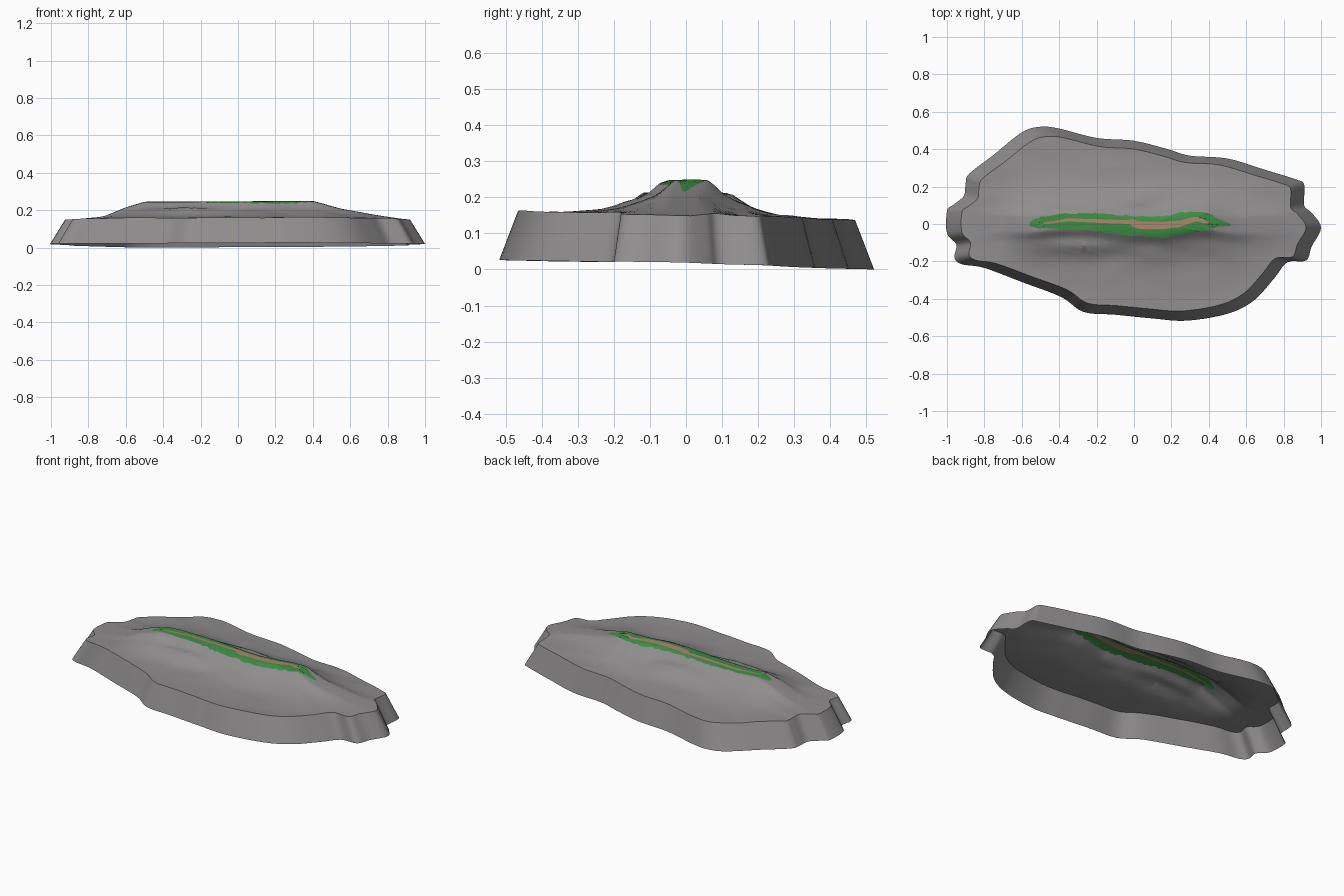
import bpy, bmesh, math, random
from mathutils import noise, Vector

if "Cube" in bpy.data.objects:
    bpy.data.objects.remove(bpy.data.objects["Cube"])

random.seed(4)

# Island footprint at the base of the skirt, counter-clockwise
OUTLINE = [(1, -.02), (.95, .06), (.91, .1), (.91, .21), (.86, .24), (.7, .29), (.5, .35),
           (.3, .365), (.18, .4), (0, .445), (-.2, .46), (-.4, .51), (-.5, .52), (-.6, .49),
           (-.75, .37), (-.88, .27), (-.9, .22), (-.91, .15), (-.97, .1), (-1, .07), (-1, -.05),
           (-.95, -.11), (-.96, -.18), (-.92, -.215), (-.8, -.235), (-.6, -.31), (-.39, -.39),
           (-.27, -.47), (-.1, -.485), (.1, -.505), (.28, -.517), (.5, -.48), (.64, -.41),
           (.75, -.29), (.82, -.205), (.92, -.195), (.95, -.12)]
# Centre line, crest height and flank fall-off, as (input, output) pairs
SPINE = [(-.56, 0), (-.4, .015), (-.2, .01), (0, -.01), (.15, -.018), (.3, .012), (.4, .015), (.52, -.005)]
CREST = [(-.92, .147), (-.72, .165), (-.6, .215), (-.5, .245), (.4, .25), (.55, .208), (.75, .172), (.92, .147)]
FLANK = [(0, 1), (.045, .98), (.06, .87), (.09, .6), (.13, .4), (.18, .22), (.24, .08), (.36, 0)]
PATH = [(-.5, 0), (-.35, .022), (-.2, .016), (-.02, .01), (.03, -.006), (.15, -.008), (.25, .002), (.33, .028), (.4, .005)]
GRASS_WIDTH = [(-.5, .05), (-.2, .05), (.1, .055), (.3, .066), (.4, .06), (.45, .035), (.52, .02)]
ROCK = (.275, .265, .265)


def lerp(table, x):
    if x <= table[0][0]:
        return table[0][1]
    for (a, p), (b, q) in zip(table, table[1:]):
        if x <= b:
            return p + (q - p) * (x - a) / (b - a)
    return table[-1][1]


def smooth_loop(pts, n):
    out = []
    for i in range(len(pts)):
        p0, p1, p2, p3 = (Vector(pts[(i + k - 1) % len(pts)]) for k in range(4))
        for k in range(n):
            t = k / n
            out.append(.5 * (2 * p1 + (p2 - p0) * t + (2 * p0 - 5 * p1 + 4 * p2 - p3) * t * t
                             + (3 * p1 - p0 - 3 * p2 + p3) * t ** 3))
    return out


def bump(x, y, cx, cy, rx, ry):
    return math.exp(-((x - cx) / rx) ** 2 - ((y - cy) / ry) ** 2)


def height(x, y):
    base = .149 - .026 * y
    d = abs(y - lerp(SPINE, x))
    z = base + max(lerp(CREST, x) - base, 0) * lerp(FLANK, d)
    off = min(max((d - .05) / .08, 0), 1)
    z += off * .018 * bump(x, y, -.28, -.11, .17, .04)
    z += off * .018 * bump(x, y, 0, .13, .2, .06)
    z += off * .014 * noise.noise(Vector((x * 5, y * 12, 2))) * (.3 + bump(x, y, 0, 0, .5, .2))
    return z


def draped(points):
    return [Vector((x, y, height(x, y))) for x, y in points]


def strip_loop(thetas, line, x0, x1, width, jag):
    pts = []
    for a in thetas:
        x = (x0 + x1) / 2 + (x1 - x0) / 2 * math.cos(a)
        s = math.sin(a)
        w = width(x) * math.copysign(abs(s) ** .7, s) * (1 + random.uniform(-jag, jag))
        pts.append(Vector((x, lerp(line, x) + w)))
    return pts


def loft(name, rings, color, cap=False):
    bm = bmesh.new()
    vs = [[bm.verts.new(p) for p in r] for r in rings]
    n = len(rings[0])
    for a, b in zip(vs, vs[1:]):
        for i in range(n):
            j = (i + 1) % n
            bm.faces.new((a[i], b[i], b[j], a[j]))
    if cap:
        bmesh.ops.triangulate(bm, faces=[bm.faces.new(vs[0])])
    me = bpy.data.meshes.new(name)
    bm.to_mesh(me)
    bm.free()
    ob = bpy.data.objects.new(name, me)
    bpy.context.collection.objects.link(ob)
    mat = bpy.data.materials.new(name)
    mat.diffuse_color = (*color, 1)
    mat.use_nodes = True
    mat.node_tree.nodes["Principled BSDF"].inputs["Base Color"].default_value = mat.diffuse_color
    me.materials.append(mat)
    bpy.ops.object.select_all(action='DESELECT')
    ob.select_set(True)
    bpy.context.view_layer.objects.active = ob
    bpy.ops.object.shade_smooth_by_angle(angle=math.radians(30))
    return ob


base = smooth_loop(OUTLINE, 5)
rim = [Vector((p.x * .92, p.y * .9)) for p in base]
thetas = [math.atan2(p.y * 2, p.x) for p in rim]
grass = strip_loop(thetas, SPINE, -.56, .52, lambda x: lerp(GRASS_WIDTH, x), .1)
path = strip_loop(thetas, PATH, -.5, .4, lambda x: .01 if x < -.02 else .021, 0)

# Rock slopes running from the grass edge out to the rim
steps = [0, .03, .07, .12, .18, .25, .33, .42, .53, .65, .77, .89, 1]
loft("rock_plateau", [draped([g.lerp(r, t) for g, r in zip(grass, rim)]) for t in steps], ROCK)

# Sloping cliff skirt, open underneath
foot = [Vector((p.x, p.y, max(0, .013 - .025 * p.y + .006 * p.x ** 4))) for p in base]
loft("cliff_skirt", [draped(rim), foot], ROCK)

# Grass crest and the trail along it
loft("grass_crest", [draped([p.lerp(g, t) for p, g in zip(path, grass)]) for t in (0, .5, 1)], (.05, .27, .06))
loft("trail", [draped(path)], (.4, .24, .15), cap=True)
